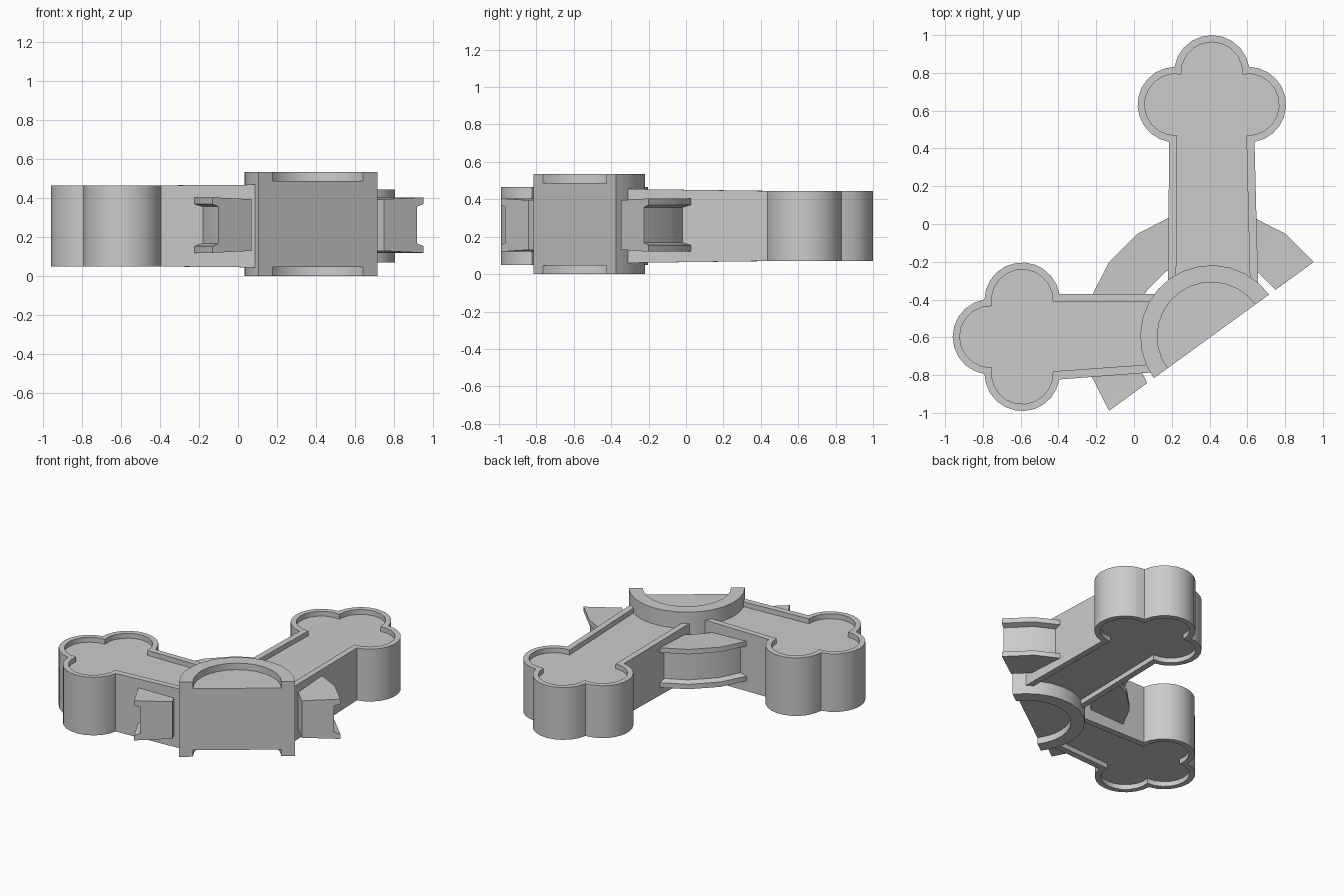
import bpy, bmesh
from math import sin, cos, atan2, pi, radians, sqrt
from mathutils import Vector, Matrix

if "Cube" in bpy.data.objects:
    bpy.data.objects.remove(bpy.data.objects["Cube"])

HUB = Vector((0.41, -0.595, 0))


def sweep(name, sections, floors=False):
    """Skin equal sections, cap both ends and optionally fill the two recessed floors."""
    bm = bmesh.new()
    rows = [[bm.verts.new(p) for p in s] for s in sections]
    n = len(rows[0])
    for a, b in zip(rows, rows[1:]):
        for i in range(n - 1 if floors else n):
            j = (i + 1) % n
            bm.faces.new((a[i], a[j], b[j], b[i]))
    if floors:
        bm.faces.new([r[0] for r in rows])
        bm.faces.new([r[-1] for r in rows])
        bm.faces.new(rows[0] + rows[-1][::-1])
    else:
        bm.faces.new(rows[0])
        bm.faces.new(rows[-1])
    bmesh.ops.recalc_face_normals(bm, faces=bm.faces)
    me = bpy.data.meshes.new(name)
    bm.to_mesh(me)
    bm.free()
    ob = bpy.data.objects.new(name, me)
    bpy.context.collection.objects.link(ob)
    bpy.context.view_layer.objects.active = ob
    ob.select_set(True)
    bpy.ops.object.shade_smooth_by_angle(angle=radians(25))
    ob.select_set(False)
    return ob


def rim_section(outer, inner, lo, hi, depth):
    """Cross-section of a raised rim around a floor recessed above and below."""
    (ox, oy), (ix, iy) = outer, inner
    return [(ix, iy, lo + depth), (ix, iy, lo), (ox, oy, lo),
            (ox, oy, hi), (ix, iy, hi), (ix, iy, hi - depth)]


def arc(cu, cv, r, a0, a1, steps):
    return [(cu + r * cos(a0 + (a1 - a0) * i / steps),
             cv + r * sin(a0 + (a1 - a0) * i / steps)) for i in range(steps + 1)]


def trefoil_outline(base_u, base_right, base_left, w, r, side=0.193, tip=0.168):
    """Shaft ending in three round lobes; u runs along the arm, v across it."""
    d = sqrt(side * side + tip * tip)
    h = sqrt(r * r - d * d / 4)
    cross_u, cross_v = tip / 2 + h * side / d, side / 2 + h * tip / d
    root_u, root_v = -sqrt(r * r - (w - side) ** 2), w
    # half of the outline, mirrored for the other half
    lobe = arc(0, side, r, atan2(cross_v - side, cross_u),
               atan2(root_v - side, root_u) % (2 * pi), 11)
    tip_a = atan2(cross_v, cross_u - tip)
    tip_arc = arc(tip, 0, r, -tip_a, tip_a, 10)
    mirrored = [(u, -v) for u, v in reversed(lobe)]
    return ([(base_u, -base_right)] + mirrored + tip_arc[1:-1] + lobe
            + [(base_u, base_left)])


def arm(name, centre, angle, base_u, right, left, base_z, end_z):
    outer = trefoil_outline(base_u, right, left, 0.226, 0.2)
    inner = trefoil_outline(base_u, right - 0.043, left - 0.043, 0.183, 0.163)
    last = len(outer) - 1
    ob = sweep(name, [rim_section(o, i, *(base_z if k in (0, last) else end_z), 0.035)
                      for k, (o, i) in enumerate(zip(outer, inner))], True)
    ob.data.transform(Matrix.Translation((*centre, 0)) @ Matrix.Rotation(angle, 4, 'Z'))


# Half-round hub with recessed top and underside
A0, A1 = radians(36), radians(216)
hub = sweep("hub", [rim_section(o, i, 0.0, 0.535, 0.047) for o, i in zip(
    arc(HUB.x, HUB.y, 0.377, A0, A1, 14), arc(HUB.x, HUB.y, 0.287, A0, A1, 14))], True)

# Two arms ending in three-lobed heads
arm("back_arm", (0.412, 0.632), pi / 2, -0.945, 0.245, 0.232, (0.06, 0.455), (0.07, 0.445))
arm("left_arm", (-0.592, -0.597), pi, -0.71, 0.226, 0.187, (0.045, 0.47), (0.05, 0.466))

# Grooved half ring around the hub, 18 degrees per facet
profile = [(0.42, 0.13), (0.67, 0.12), (0.67, 0.155), (0.63, 0.168),
           (0.63, 0.357), (0.67, 0.37), (0.67, 0.405), (0.42, 0.395)]
ring = sweep("grooved_ring", [
    [(HUB.x + r * cos(A0 + k * pi / 10), HUB.y + r * sin(A0 + k * pi / 10), z)
     for r, z in profile] for k in range(11)])
